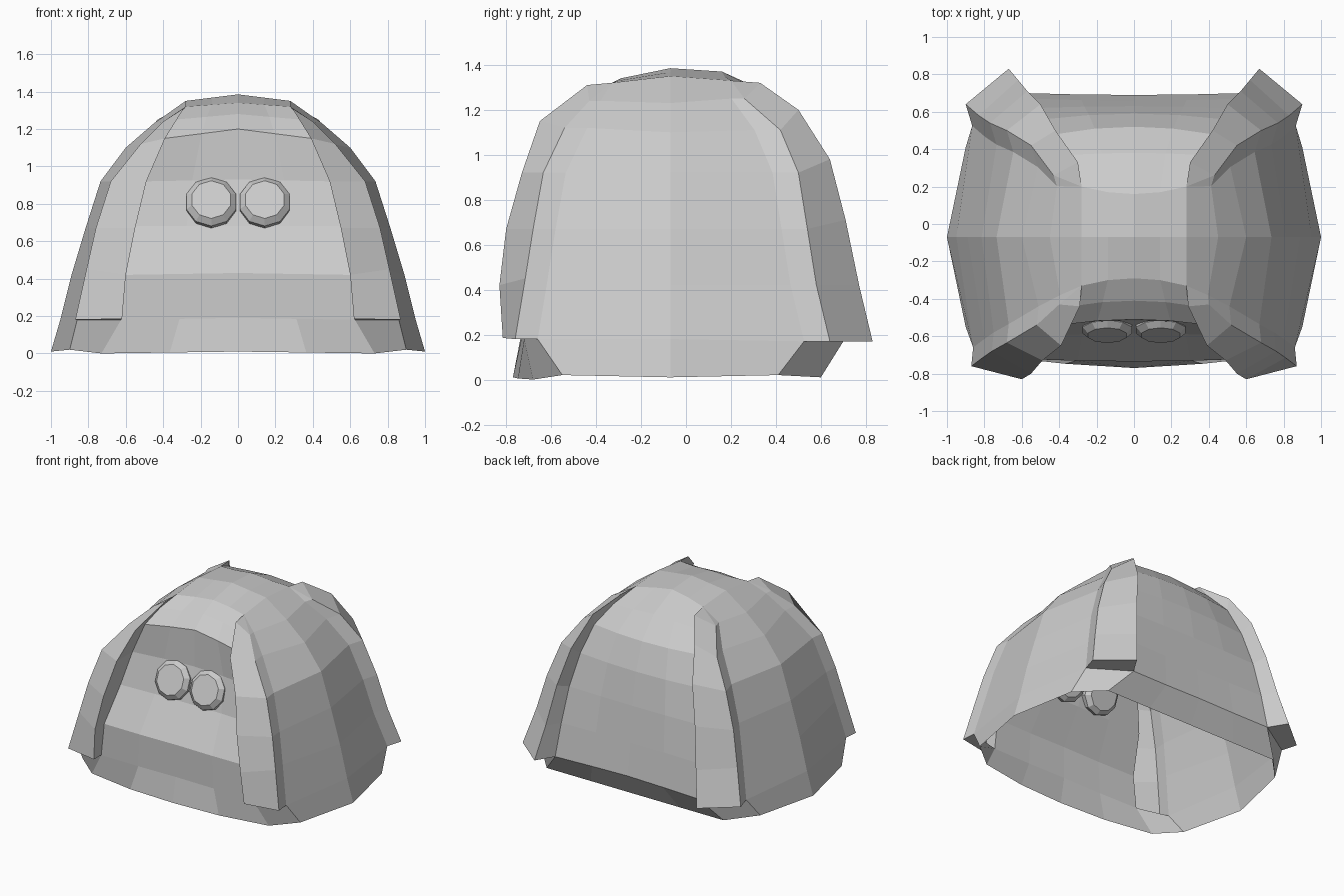
import bpy, bmesh, math
from mathutils import Vector, Matrix

if "Cube" in bpy.data.objects:
    bpy.data.objects.remove(bpy.data.objects["Cube"])


def finish(name, bm):
    bmesh.ops.remove_doubles(bm, verts=bm.verts, dist=0.0005)
    bmesh.ops.recalc_face_normals(bm, faces=bm.faces)
    me = bpy.data.meshes.new(name)
    bm.to_mesh(me)
    bm.free()
    ob = bpy.data.objects.new(name, me)
    bpy.context.collection.objects.link(ob)
    return ob


def loft(name, columns):
    """Skin neighbouring columns of points, then mirror across x."""
    bm = bmesh.new()
    for a, b in zip(columns, columns[1:]):
        for i in range(len(a) - 1):
            pts = []
            for p in (a[i], b[i], b[i + 1], a[i + 1]):
                if all((Vector(p) - Vector(q)).length > 0.001 for q in pts):
                    pts.append(p)
            if len(pts) > 2:
                bm.faces.new([bm.verts.new(p) for p in pts])
    ob = finish(name, bm)
    # keep the open skins facing outwards
    c = Vector((0, 0, 0.3))
    if sum((f.center - c).dot(f.normal) * f.area for f in ob.data.polygons) < 0:
        ob.data.flip_normals()
    ob.modifiers.new("Mirror", 'MIRROR')
    return ob


# Guide curves, crown to rim: panel centre (y, z) and panel edge (x, y, z)
front_mid = [(-.29, 1.34), (-.41, 1.28), (-.51, 1.20), (-.515, .93),
             (-.585, .68), (-.735, .43), (-.735, .19), (-.77, .01)]
front_edge = [(.28, -.33, 1.32), (.335, -.44, 1.25), (.39, -.54, 1.15), (.49, -.545, .92),
              (.55, -.60, .68), (.60, -.72, .42), (.625, -.72, .18), (.73, -.68, 0)]
back_mid = [(.16, 1.37), (.38, 1.27), (.52, 1.12), (.59, .92),
            (.63, .68), (.66, .42), (.69, .18), (.60, .01)]
back_edge = [(.28, .20, 1.33), (.34, .37, 1.25), (.42, .48, 1.12), (.48, .56, .92),
             (.53, .62, .68), (.56, .67, .42), (.59, .70, .17), (.73, .60, .01)]

# Rib ridges: inner and outer edge of the raised strip
front_in = [(.28, -.33, 1.32), (.29, -.44, 1.31), (.39, -.65, 1.15), (.49, -.73, .92),
            (.55, -.80, .67), (.60, -.83, .42), (.62, -.815, .185)]
front_out = [(.28, -.33, 1.32), (.40, -.43, 1.24), (.52, -.54, 1.12), (.68, -.635, .92),
             (.76, -.68, .67), (.81, -.715, .45), (.87, -.76, .18)]
back_in = [(.28, .20, 1.33), (.30, .33, 1.32), (.42, .50, 1.20), (.50, .64, .98),
           (.57, .71, .71), (.62, .77, .42), (.67, .83, .17)]
back_out = [(.28, .20, 1.33), (.43, .26, 1.25), (.55, .42, 1.11), (.68, .50, .92),
            (.77, .54, .67), (.83, .58, .42), (.90, .64, .17)]
side_mid = [(.28, 1.35), (.45, 1.23), (.60, 1.10), (.735, .92),
            (.815, .67), (.89, .42), (.95, .18), (1.0, .01)]


def side_edge(outer, dx, dy, rim):
    # foot of the rib's outer wall, where the side panel begins
    return [(x - dx * min(1, i / 2), y + dy * min(1, i / 2), z)
            for i, (x, y, z) in enumerate(outer)] + [rim]


side_front = side_edge(front_out, .01, .10, (.90, -.55, .02))
side_back = side_edge(back_out, .035, -.115, (.90, .41, .02))

# Centre panel: front rim, over the crown, to the back rim
mid = front_mid[::-1] + [(-.07, 1.385)] + back_mid
edge = front_edge[::-1] + [(.28, -.07, 1.35)] + back_edge


def panel_column(u):
    return [(e[0] * u, m[0] + (e[1] - m[0]) * u * u, m[1] + (e[2] - m[1]) * u)
            for m, e in zip(mid, edge)]


loft("centre_panel", [panel_column(u) for u in (0, .5, 1)])

# Side panels
loft("side_panels", [side_front, [(x, -.07, z) for x, z in side_mid], side_back])

# Corner ribs: raised strip with two walls, and the cap and rim corner below it
for name, foot, inner, outer, side in (
        ("front_ribs", front_edge, front_in, front_out, side_front),
        ("back_ribs", back_edge, back_in, back_out, side_back)):
    loft(name, [foot[:7], inner, outer, side[:7]])
    loft(name + "_foot", [[inner[6]] + foot[6:], [outer[6]] + side[6:]])

# Pair of bevelled ten-sided discs on the front panel
for sx, name in ((-1, "left_disc"), (1, "right_disc")):
    bm = bmesh.new()
    bmesh.ops.create_cone(bm, cap_ends=True, segments=10, radius1=.14, radius2=.14, depth=.12)
    rims = [e for e in bm.edges if abs(e.verts[0].co.z - e.verts[1].co.z) < .01]
    bmesh.ops.bevel(bm, geom=rims, offset=.03, segments=1, affect='EDGES')
    bmesh.ops.transform(bm, verts=bm.verts, matrix=Matrix.Translation((sx * .143, -.54, .80))
                        @ Matrix.Rotation(math.radians(68), 4, 'X'))
    finish(name, bm)
